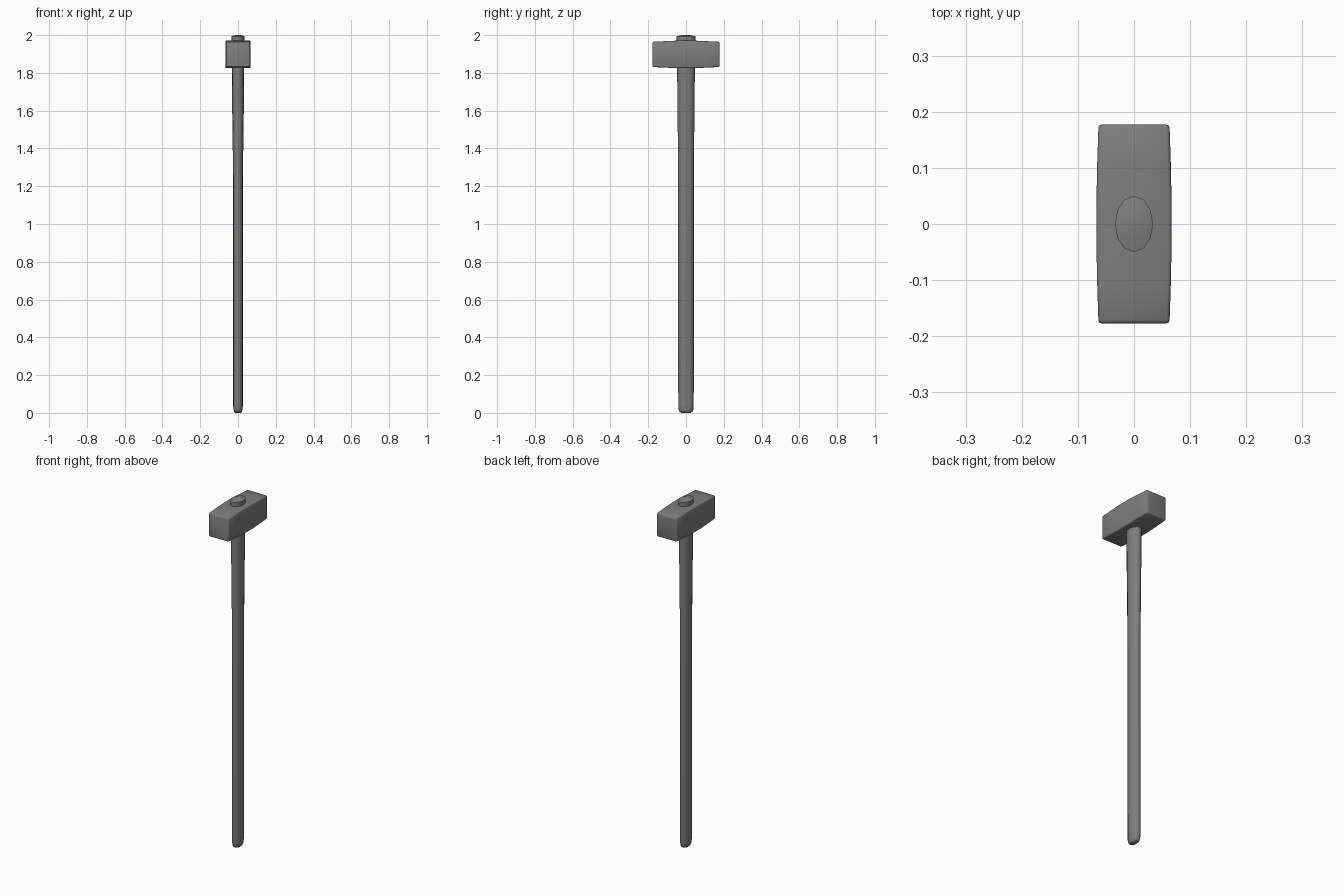
import bpy, bmesh, math

if "Cube" in bpy.data.objects:
    bpy.data.objects.remove(bpy.data.objects["Cube"])

# Dark grey shared by both parts
dark = bpy.data.materials.new("dark_grey")
dark.diffuse_color = (0.21, 0.21, 0.21, 1)
dark.use_nodes = True
dark.node_tree.nodes["Principled BSDF"].inputs["Base Color"].default_value = dark.diffuse_color


def loft(name, rings, angle):
    """Skin a closed solid through rings with equal point counts."""
    bm = bmesh.new()
    loops = [[bm.verts.new(p) for p in ring] for ring in rings]
    n = len(loops[0])
    for a, b in zip(loops, loops[1:]):
        for i in range(n):
            j = (i + 1) % n
            bm.faces.new((a[i], a[j], b[j], b[i]))
    bm.faces.new(loops[0])
    bm.faces.new(loops[-1])
    bmesh.ops.recalc_face_normals(bm, faces=bm.faces)
    mesh = bpy.data.meshes.new(name)
    bm.to_mesh(mesh)
    bm.free()
    mesh.materials.append(dark)
    ob = bpy.data.objects.new(name, mesh)
    bpy.context.collection.objects.link(ob)
    bpy.ops.object.select_all(action='DESELECT')
    ob.select_set(True)
    bpy.context.view_layer.objects.active = ob
    bpy.ops.object.shade_smooth_by_angle(angle=math.radians(angle))
    return ob


# Handle: twelve-sided oval shaft, rounded butt, flaring towards the head
def oval(z, rx, ry, sides=12):
    return [(rx * math.cos(2 * math.pi * i / sides),
             ry * math.sin(2 * math.pi * i / sides), z) for i in range(sides)]


shaft = [(0.0, 0.014, 0.025), (0.006, 0.02, 0.034), (0.018, 0.024, 0.039),
         (0.04, 0.026, 0.041), (1.2, 0.0265, 0.0415), (1.42, 0.028, 0.043),
         (1.62, 0.031, 0.045), (1.82, 0.033, 0.047), (1.97, 0.034, 0.05),
         (1.994, 0.034, 0.05), (2.0, 0.014, 0.02)]
loft("handle", [oval(*s) for s in shaft], 50)


# Head: square block swelling slightly in the middle, with softened edges
def block(y, hx, hz, c=0.006, zc=1.898):
    pts = []
    for sx, sz in ((1, 1), (-1, 1), (-1, -1), (1, -1)):
        corner = [(sx * hx, sz * (hz - c)),
                  (sx * (hx - 0.3 * c), sz * (hz - 0.3 * c)),
                  (sx * (hx - c), sz * hz)]
        pts += corner if sx * sz > 0 else corner[::-1]
    return [(x, y, zc + z) for x, z in pts]


half = [(0.04, 0.067, 0.073), (0.11, 0.0655, 0.070), (0.171, 0.0635, 0.067),
        (0.1755, 0.0618, 0.0653), (0.177, 0.058, 0.0615)]
sections = [(-y, hx, hz) for y, hx, hz in reversed(half)] + half
loft("hammer_head", [block(*s) for s in sections], 50)
